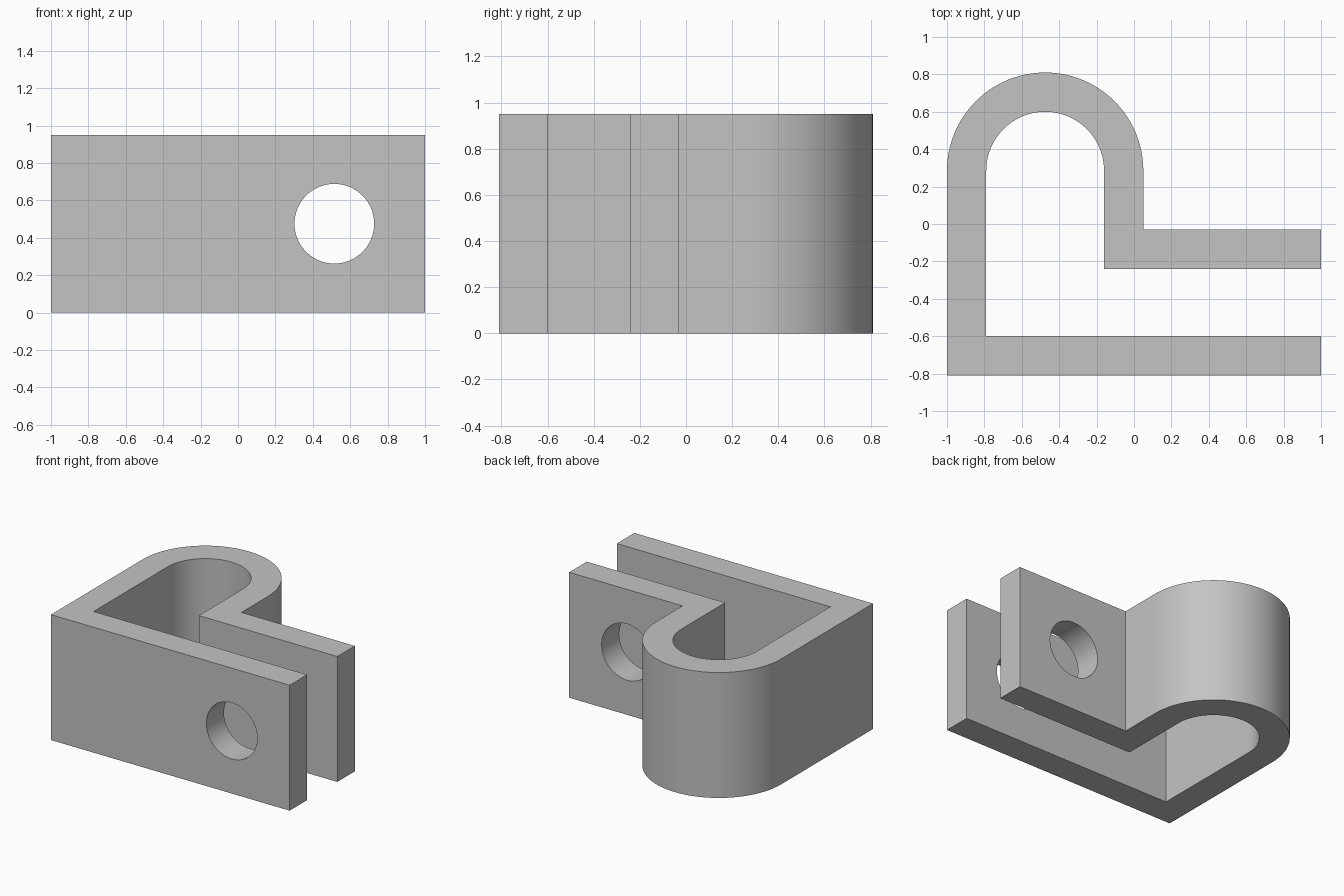
import bpy
import bmesh
from math import pi, cos, sin, radians
from mathutils import Matrix

cube = bpy.data.objects.get("Cube")
if cube:
    bpy.data.objects.remove(cube, do_unlink=True)

HEIGHT = 0.95
HALF_DEPTH = 0.81
WALL = 0.21
R_OUT = 0.525
R_IN = R_OUT - WALL
CX, CY = -1 + R_OUT, HALF_DEPTH - R_OUT
BACK = -0.03          # rear face of the short tab
STEPS = 48

grey = bpy.data.materials.new("plain_grey")
grey.use_nodes = True
colour = (0.55, 0.55, 0.55, 1)
grey.diffuse_color = colour
grey.node_tree.nodes["Principled BSDF"].inputs["Base Color"].default_value = colour


def arc(radius, start, end):
    angles = [start + (end - start) * i / STEPS for i in range(STEPS + 1)]
    return [(CX + radius * cos(a), CY + radius * sin(a)) for a in angles]


def finish(name, bm):
    bmesh.ops.recalc_face_normals(bm, faces=bm.faces)
    mesh = bpy.data.meshes.new(name)
    bm.to_mesh(mesh)
    bm.free()
    mesh.materials.append(grey)
    obj = bpy.data.objects.new(name, mesh)
    bpy.context.collection.objects.link(obj)
    return obj


# Bent strap: closed outline seen from above, pulled up to full height
outline = [(1, -HALF_DEPTH), (1, -HALF_DEPTH + WALL), (-1 + WALL, -HALF_DEPTH + WALL)]
outline += arc(R_IN, pi, 0)
outline += [(CX + R_IN, BACK - WALL), (1, BACK - WALL), (1, BACK), (CX + R_OUT, BACK)]
outline += arc(R_OUT, 0, pi)
outline += [(-1, -HALF_DEPTH)]

bm = bmesh.new()
base = bm.faces.new([bm.verts.new((x, y, 0)) for x, y in outline])
raised = bmesh.ops.extrude_face_region(bm, geom=[base], use_keep_orig=True)
top = [v for v in raised["geom"] if isinstance(v, bmesh.types.BMVert)]
bmesh.ops.translate(bm, verts=top, vec=(0, 0, HEIGHT))
clamp = finish("clamp_bracket", bm)

# Bolt hole through both tabs
bm = bmesh.new()
place = Matrix.Translation((0.515, -0.4, HEIGHT / 2)) @ Matrix.Rotation(pi / 2, 4, "X")
bmesh.ops.create_cone(bm, cap_ends=True, segments=64, radius1=0.213,
                      radius2=0.213, depth=1.2, matrix=place)
cutter = finish("bolt_hole_cutter", bm)
cutter.hide_render = True

cut = clamp.modifiers.new("bolt_hole", "BOOLEAN")
cut.operation = "DIFFERENCE"
cut.solver = "EXACT"
cut.object = cutter

bpy.ops.object.select_all(action="DESELECT")
clamp.select_set(True)
bpy.context.view_layer.objects.active = clamp
bpy.ops.object.modifier_apply(modifier=cut.name)
bpy.data.objects.remove(cutter, do_unlink=True)
bpy.ops.object.shade_smooth_by_angle(angle=radians(30))
